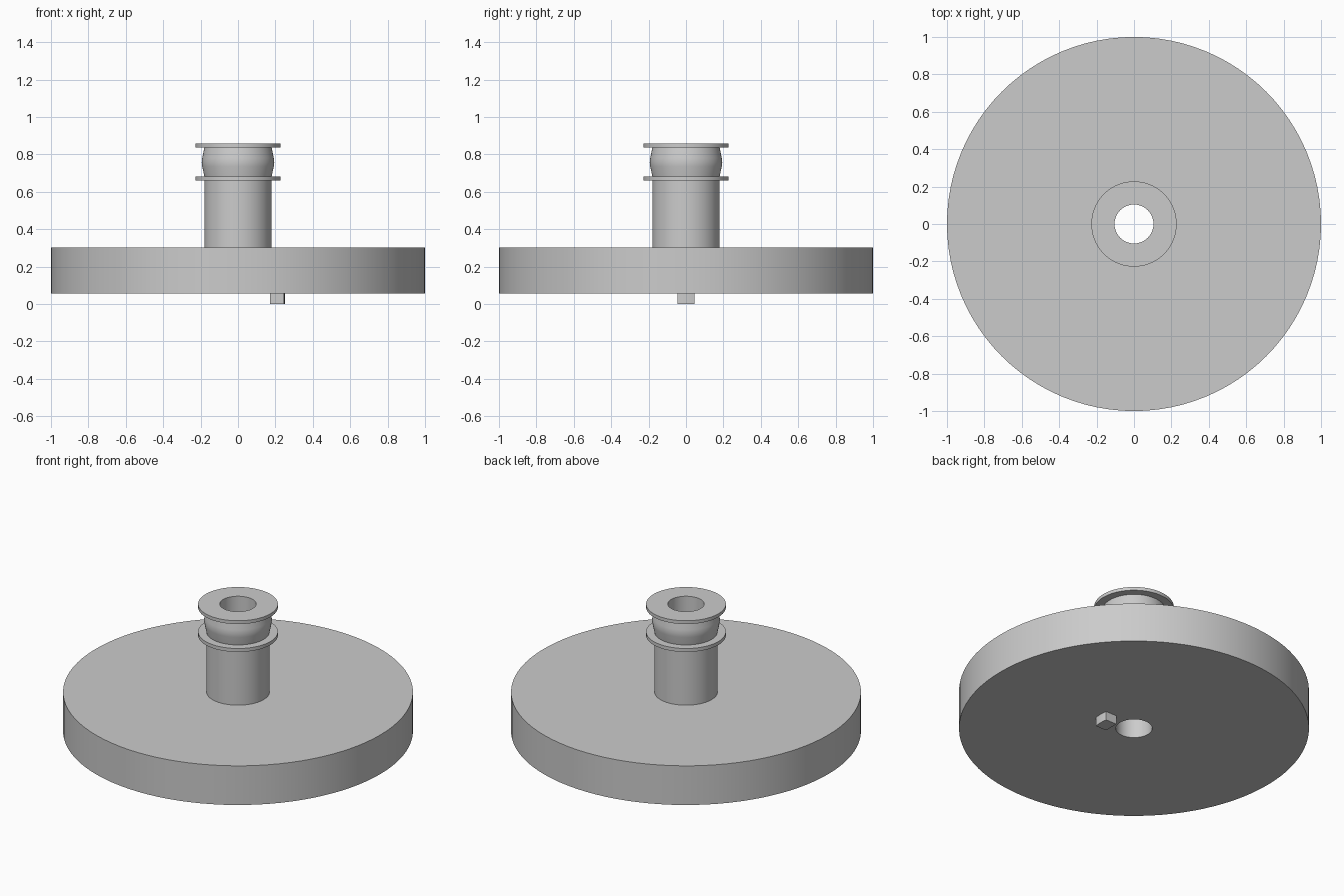
import bpy, bmesh, math

if "Cube" in bpy.data.objects:
    bpy.data.objects.remove(bpy.data.objects["Cube"])

SEGMENTS = 96
BORE = 0.104

grey = bpy.data.materials.new("plain grey")
grey.diffuse_color = (0.6, 0.6, 0.6, 1)
grey.use_nodes = True
grey.node_tree.nodes["Principled BSDF"].inputs["Base Color"].default_value = grey.diffuse_color


def finish(bm, name):
    bmesh.ops.recalc_face_normals(bm, faces=bm.faces[:])
    mesh = bpy.data.meshes.new(name)
    bm.to_mesh(mesh)
    bm.free()
    mesh.materials.append(grey)
    obj = bpy.data.objects.new(name, mesh)
    bpy.context.collection.objects.link(obj)
    bpy.ops.object.select_all(action='DESELECT')
    obj.select_set(True)
    bpy.context.view_layer.objects.active = obj
    bpy.ops.object.shade_smooth_by_angle(angle=math.radians(30))
    return obj


def lathe(name, profile):
    """Revolve a closed (radius, z) profile around the z axis."""
    bm = bmesh.new()
    rings = []
    for i in range(SEGMENTS):
        a = 2 * math.pi * i / SEGMENTS
        rings.append([bm.verts.new((r * math.cos(a), r * math.sin(a), z)) for r, z in profile])
    n = len(profile)
    for i in range(SEGMENTS):
        p, q = rings[i], rings[(i + 1) % SEGMENTS]
        for j in range(n):
            k = (j + 1) % n
            bm.faces.new((p[j], q[j], q[k], p[k]))
    return finish(bm, name)


# Wheel, hub, two flanges and crowned drum as one bored turning
lathe("flanged_wheel", [
    (BORE, 0.055), (1.0, 0.055), (1.0, 0.302),      # wheel disc
    (0.18, 0.302), (0.18, 0.66),                    # hub
    (0.228, 0.66), (0.228, 0.682),                  # lower flange
    (0.18, 0.682), (0.191, 0.735), (0.194, 0.758),  # crowned drum
    (0.191, 0.781), (0.18, 0.836),
    (0.228, 0.836), (0.228, 0.857),                 # upper flange
    (BORE, 0.857),
])

# Drive key under the wheel, with an outer face curved about the axis
half, outer, inner = 0.046, 0.25, 0.17
outline = [(inner, half), (inner, -half)]
for i in range(7):
    y = -half + 2 * half * i / 6
    outline.append((math.sqrt(outer ** 2 - y ** 2), y))
bm = bmesh.new()
low = [bm.verts.new((x, y, 0.0)) for x, y in outline]
high = [bm.verts.new((x, y, 0.056)) for x, y in outline]
bm.faces.new(low)
bm.faces.new(high)
for i in range(len(low)):
    j = (i + 1) % len(low)
    bm.faces.new((low[i], low[j], high[j], high[i]))
finish(bm, "drive_key")
